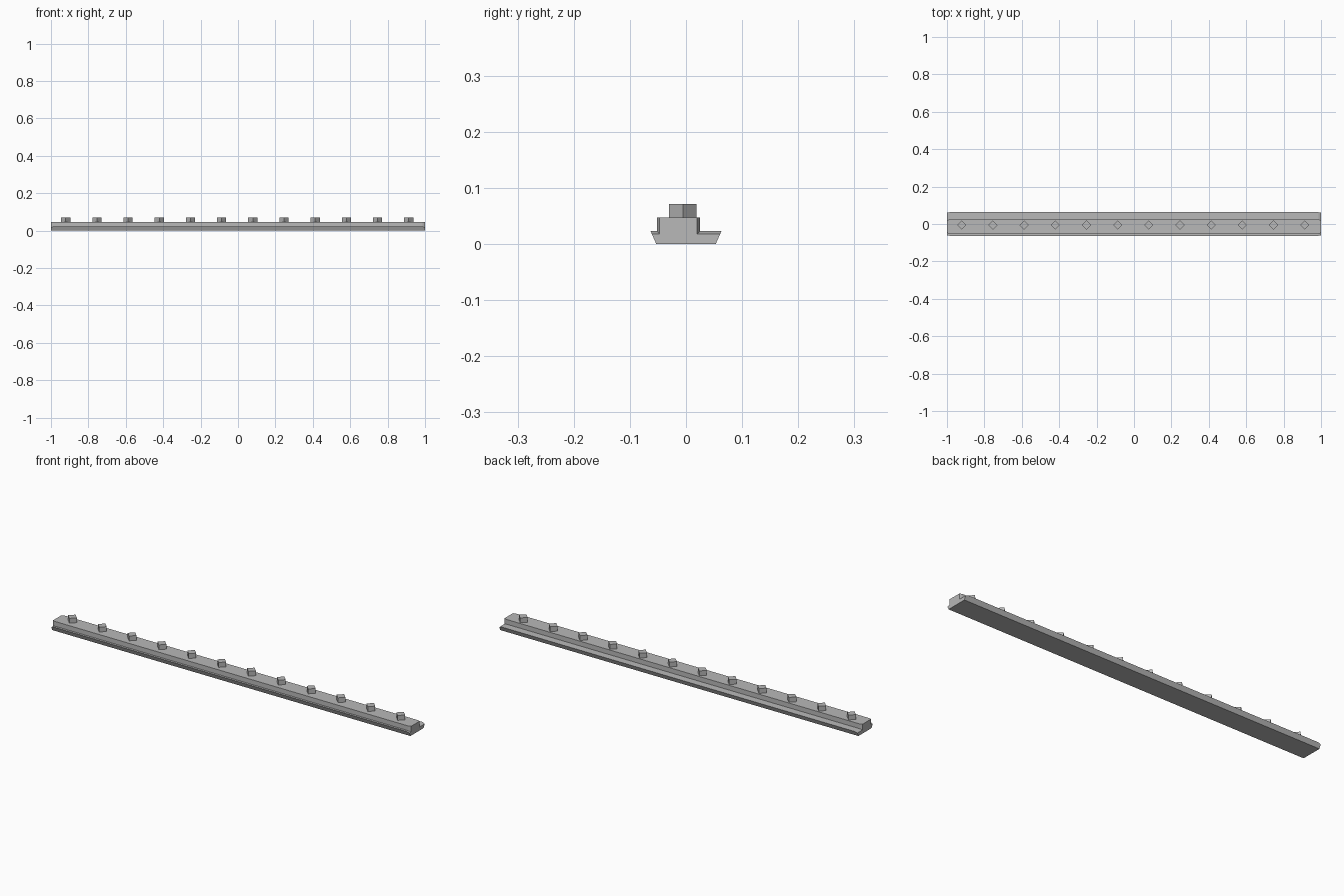
import bpy, bmesh, math

old = bpy.data.objects.get("Cube")
if old:
    bpy.data.objects.remove(old, do_unlink=True)

grey = bpy.data.materials.new("grey")
grey.use_nodes = True
grey.diffuse_color = (0.48, 0.48, 0.48, 1)
grey.node_tree.nodes["Principled BSDF"].inputs["Base Color"].default_value = grey.diffuse_color


def make_object(name, bm):
    bmesh.ops.recalc_face_normals(bm, faces=bm.faces)
    mesh = bpy.data.meshes.new(name)
    bm.to_mesh(mesh)
    bm.free()
    mesh.materials.append(grey)
    obj = bpy.data.objects.new(name, mesh)
    bpy.context.collection.objects.link(obj)
    return obj


def section(cut):
    """Rail cross-section (y, z); cut deepens the side ledges."""
    ledge = 0.023 - cut
    flare = 0.063 - cut * 0.4
    return [(-0.053, 0), (0.053, 0), (flare, ledge),
            (0.025 - cut, ledge), (0.025 - cut, 0.047),
            (-0.052 + cut, 0.047), (-0.052 + cut, ledge), (-flare, ledge)]


# Stepped rail, lofted with slightly reduced ends
bm = bmesh.new()
loops = []
for x, cut in ((-1, 0.005), (-0.986, 0), (0.986, 0), (1, 0.005)):
    loops.append([bm.verts.new((x, y, z)) for y, z in section(cut)])
for a, b in zip(loops, loops[1:]):
    for i in range(len(a)):
        j = (i + 1) % len(a)
        bm.faces.new((a[i], a[j], b[j], b[i]))
bm.faces.new(loops[0])
bm.faces.new(loops[-1])
make_object("rail", bm)

# Row of square studs turned on their corners
for n in range(12):
    bm = bmesh.new()
    bmesh.ops.create_cone(bm, cap_ends=True, segments=4,
                          radius1=0.0245, radius2=0.0245, depth=0.0265)
    # Align the corners with the x and y axes
    corner = bm.verts[:][0].co
    angle = -math.atan2(corner.y, corner.x)
    for v in bm.verts:
        x, y = v.co.x, v.co.y
        v.co.x = x * math.cos(angle) - y * math.sin(angle)
        v.co.y = x * math.sin(angle) + y * math.cos(angle)
    stud = make_object(f"stud_{n + 1}", bm)
    stud.location = (-0.921 + n * 0.1667, -0.0055, 0.0582)
